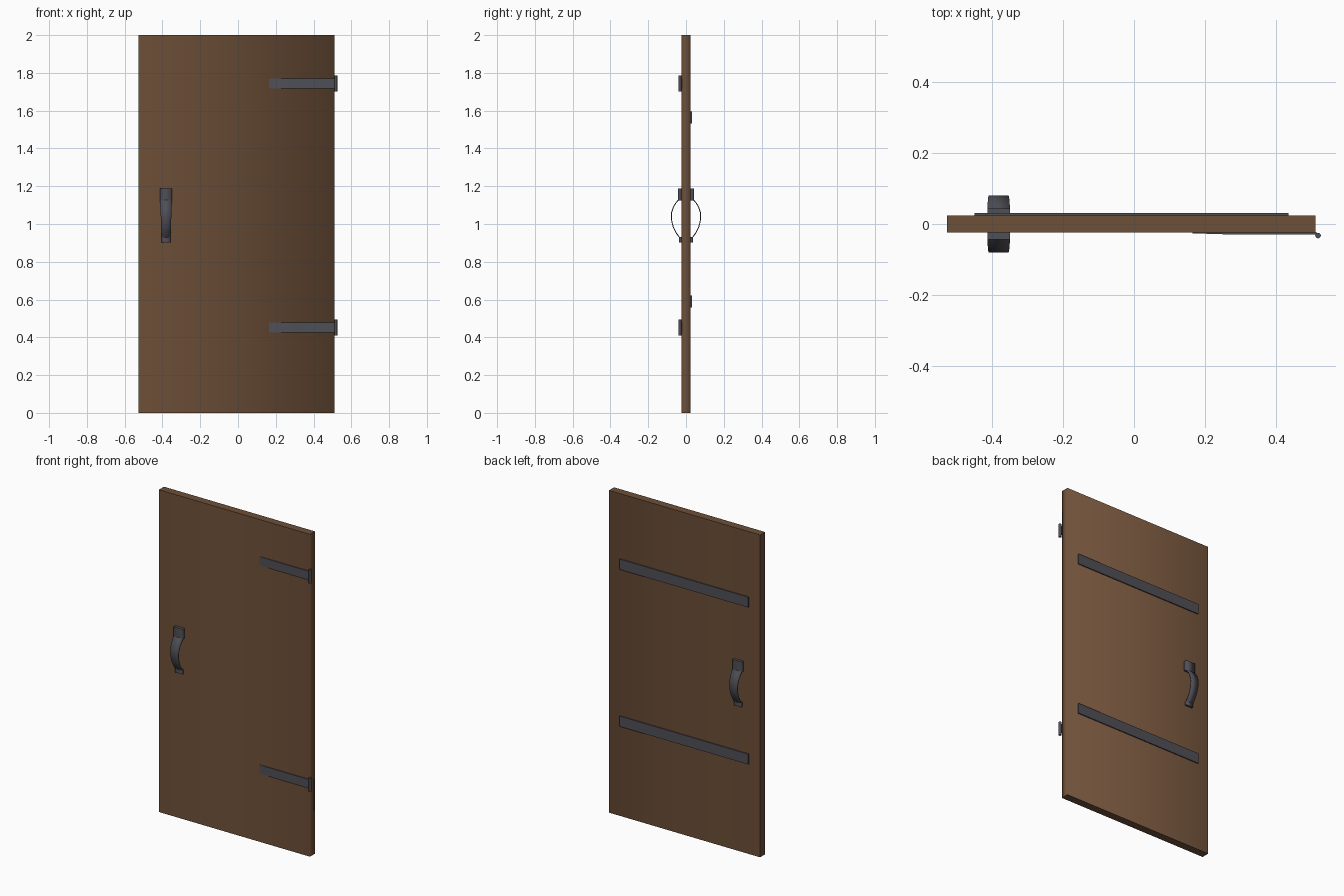
import bpy, bmesh, math

if "Cube" in bpy.data.objects:
    bpy.data.objects.remove(bpy.data.objects["Cube"])


def material(name, col):
    m = bpy.data.materials.new(name)
    m.diffuse_color = (*col, 1)
    m.use_nodes = True
    m.node_tree.nodes["Principled BSDF"].inputs["Base Color"].default_value = m.diffuse_color
    return m


WOOD = material("brown wood", (0.156, 0.080, 0.040))
IRON = material("dark iron", (0.078, 0.078, 0.095))


def finish(bm, name, mat):
    bmesh.ops.recalc_face_normals(bm, faces=bm.faces)
    me = bpy.data.meshes.new(name)
    bm.to_mesh(me)
    bm.free()
    me.materials.append(mat)
    ob = bpy.data.objects.new(name, me)
    bpy.context.collection.objects.link(ob)
    return ob


def box(bm, x0, x1, y0, y1, z0, z1):
    v = bmesh.ops.create_cube(bm, size=1)["verts"]
    for p in v:
        p.co = (x1 if p.co.x > 0 else x0, y1 if p.co.y > 0 else y0, z1 if p.co.z > 0 else z0)
    return v


def loft(bm, pairs, cx, side):
    """Solid from a run of (outer y, outer z, inner y, inner z, half width)."""
    rings = []
    for yo, zo, yi, zi, w in pairs:
        rings.append([bm.verts.new(c) for c in (
            (cx - w, side * yo, zo), (cx + w, side * yo, zo),
            (cx + w, side * yi, zi), (cx - w, side * yi, zi))])
    for a, b in zip(rings, rings[1:]):
        for i in range(4):
            f = bm.faces.new((a[i], a[(i + 1) % 4], b[(i + 1) % 4], b[i]))
            f.smooth = True
    bm.faces.new(rings[0])
    bm.faces.new(rings[-1])
    for r in rings:  # keep the long corners crisp
        for v in r:
            for e in v.link_edges:
                if len(e.link_faces) == 2 and e.calc_face_angle(0) > math.radians(40):
                    e.smooth = False


# door panel, softly shaded around the hinge edge only
bm = bmesh.new()
box(bm, -0.526, 0.511, -0.0245, 0.0245, 0, 2)
for f in bm.faces:
    f.smooth = True
for e in bm.edges:
    a, b = e.verts
    e.smooth = abs(a.co.z - b.co.z) > 1 and a.co.x > 0
finish(bm, "door_panel", WOOD)

# front hinges: tapered strap plus pin barrel
for label, z in (("lower", 0.4525), ("upper", 1.7445)):
    bm = bmesh.new()
    box(bm, 0.27, 0.514, -0.0295, -0.022, z - 0.027, z + 0.027)
    tip = box(bm, 0.165, 0.27, -0.0295, -0.022, z - 0.027, z + 0.027)
    for v in tip:
        if v.co.x < 0.2 and v.co.y < -0.025:
            v.co.y = -0.0262
    finish(bm, label + "_hinge_strap", IRON)
    bm = bmesh.new()
    bmesh.ops.create_cone(bm, cap_ends=True, segments=12, radius1=0.008,
                          radius2=0.008, depth=0.084)
    for v in bm.verts:
        v.co.x += 0.518
        v.co.y -= 0.0325
        v.co.z += z
    for f in bm.faces:
        f.smooth = len(f.verts) == 4
    for e in bm.edges:
        e.smooth = all(len(f.verts) == 4 for f in e.link_faces)
    finish(bm, label + "_hinge_barrel", IRON)

# back braces
for label, z in (("lower", 0.59), ("upper", 1.564)):
    bm = bmesh.new()
    box(bm, -0.449, 0.435, 0.022, 0.031, z - 0.032, z + 0.032)
    finish(bm, label + "_back_brace", IRON)

# bowed pull handles on both faces
CURVE = [(0.043, 1.128), (0.058, 1.110), (0.070, 1.088), (0.078, 1.064), (0.0805, 1.040),
         (0.077, 1.010), (0.069, 0.981), (0.055, 0.953), (0.037, 0.928)]
for label, side in (("front", -1), ("back", 1)):
    bm = bmesh.new()
    cx, t = -0.381, 0.005
    loft(bm, [(0.043, 1.188, 0.023, 1.188, 0.032), (0.043, 1.125, 0.023, 1.125, 0.032)], cx, side)
    strip = []
    for i, (y, z) in enumerate(CURVE):
        p, q = CURVE[max(i - 1, 0)], CURVE[min(i + 1, len(CURVE) - 1)]
        dy, dz = q[0] - p[0], q[1] - p[1]
        n = math.hypot(dy, dz)
        w = 0.032 - 0.008 * i / (len(CURVE) - 1)
        strip.append((y, z, y + t * dz / n, z - t * dy / n, w))
    loft(bm, strip, cx, side)
    loft(bm, [(0.037, 0.930, 0.023, 0.930, 0.024), (0.037, 0.903, 0.023, 0.903, 0.024)], cx, side)
    finish(bm, label + "_handle", IRON)
